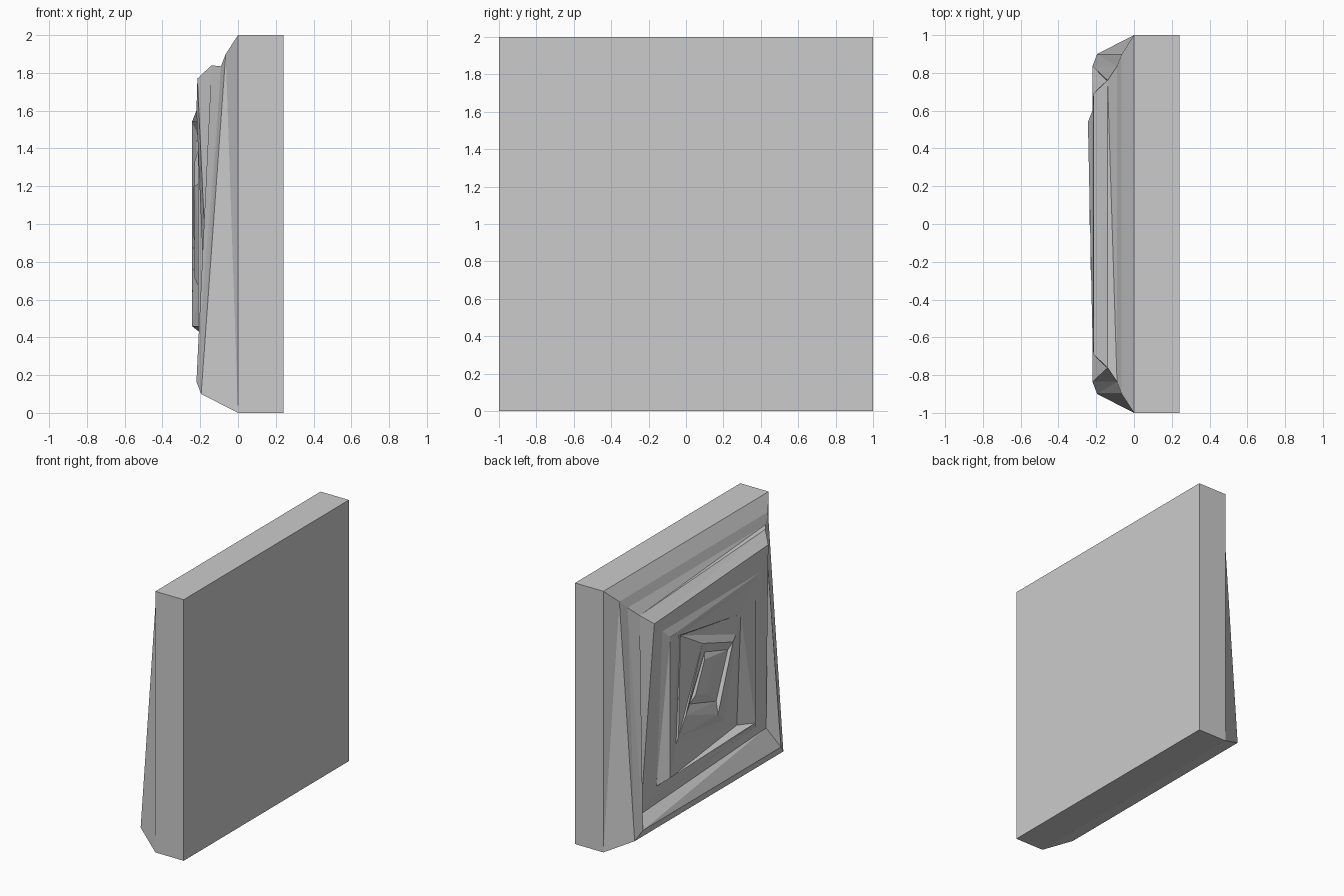
import bpy, bmesh

if "Cube" in bpy.data.objects:
    bpy.data.objects.remove(bpy.data.objects["Cube"])


def ring(s, top, bottom, tilt=0.0, lift=0.0):
    """Square ring of half size s: depth at top/bottom, tilt in y, lift of the -y side."""
    corners = []
    for y, z in ((1, 1), (-1, 1), (-1, -1), (1, -1)):
        depth = (top if z > 0 else bottom) + tilt * y
        corners.append((-depth, y * s, 1 + z * s + (lift if y < 0 else 0)))
    return corners


# Slab outline, then skewed stepped frames shrinking towards the middle
rings = [
    ring(1.0, -0.24, -0.24),
    ring(1.0, 0.0, 0.0),
    ring(0.90, 0.065, 0.195),
    ring(0.835, 0.09, 0.22),
    ring(0.76, 0.14, 0.147, lift=0.08),
    ring(0.69, 0.215, 0.16, lift=0.08),
    ring(0.60, 0.22, 0.17),
    ring(0.54, 0.2275, 0.2275, tilt=0.0165),
    # twisted inner frames
    [(-.22, .40, 1.49), (-.185, -.40, 1.34), (-.15, -.40, .48), (-.195, .40, .65)],
    [(-.19, .34, 1.46), (-.20, -.32, 1.22), (-.18, -.21, .60), (-.21, .39, .71)],
    [(-.23, .13, 1.33), (-.23, -.24, 1.20), (-.23, -.06, .715), (-.23, .33, .855)],
    [(-.20, .06, 1.23), (-.20, -.22, 1.14), (-.20, -.08, .80), (-.20, .24, .90)],
    [(-.235, .11, 1.20), (-.235, 0, 1.13), (-.235, .09, .93), (-.235, .22, .97)],
]

bm = bmesh.new()
loops = [[bm.verts.new(p) for p in r] for r in rings]
bm.faces.new(loops[0])
for outer, inner in zip(loops, loops[1:]):
    for k in range(4):
        j = (k + 1) % 4
        a, b, c, d = outer[k], outer[j], inner[j], inner[k]
        if outer is loops[0]:
            bm.faces.new((a, b, c, d))
        elif k == 3:
            bm.faces.new((a, b, c))
            bm.faces.new((a, c, d))
        else:
            bm.faces.new((a, b, d))
            bm.faces.new((b, c, d))
bm.faces.new(loops[-1])
bmesh.ops.recalc_face_normals(bm, faces=bm.faces)

mesh = bpy.data.meshes.new("stepped_wall_panel")
bm.to_mesh(mesh)
bm.free()
panel = bpy.data.objects.new("stepped_wall_panel", mesh)
bpy.context.collection.objects.link(panel)
